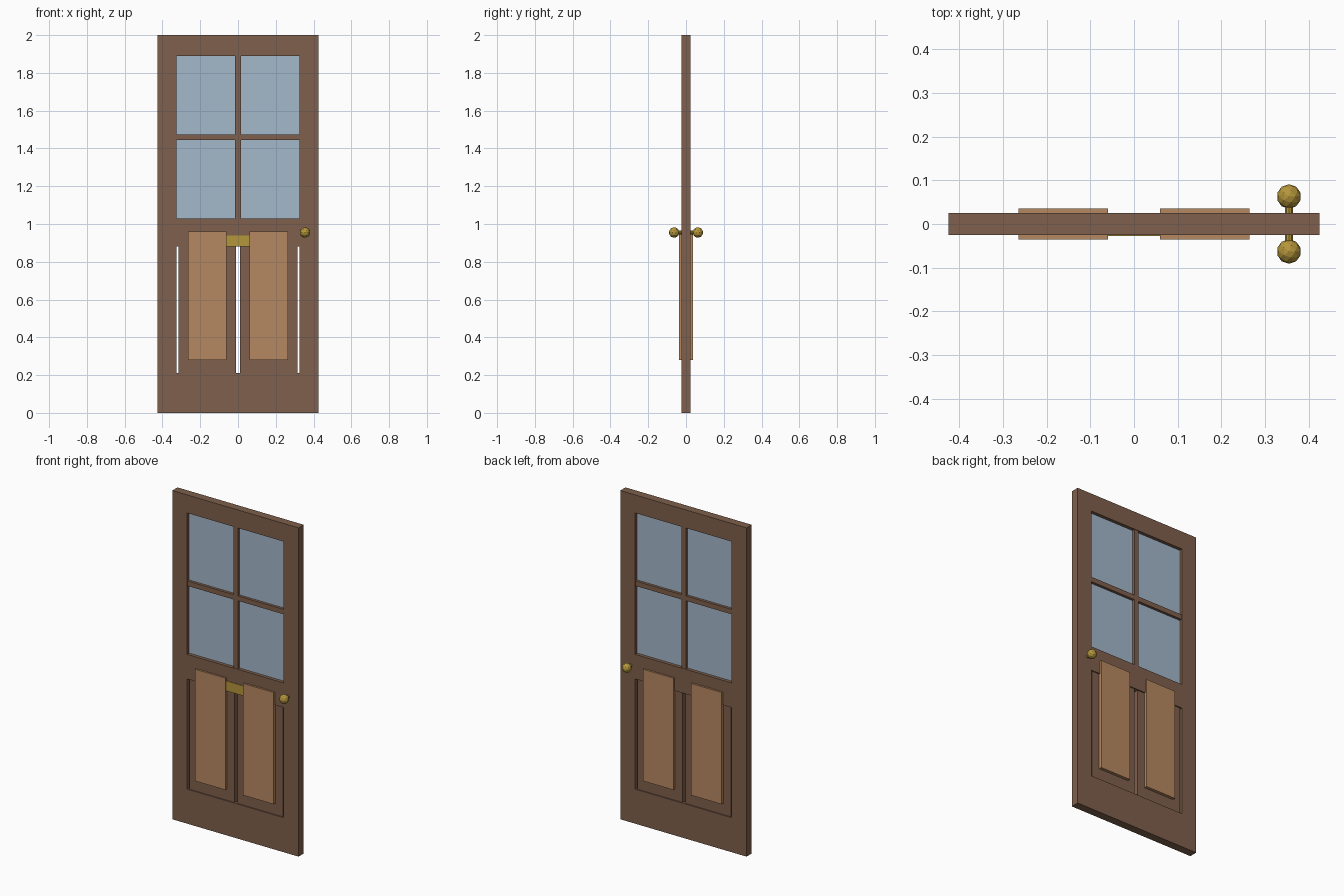
import bpy
from math import radians

cube = bpy.data.objects.get("Cube")
if cube:
    bpy.data.objects.remove(cube, do_unlink=True)


def material(name, r, g, b):
    m = bpy.data.materials.new(name)
    m.use_nodes = True
    m.diffuse_color = (r, g, b, 1)
    m.node_tree.nodes["Principled BSDF"].inputs["Base Color"].default_value = (r, g, b, 1)
    return m


wood = material("dark_wood", 0.21, 0.115, 0.072)
light_wood = material("light_wood", 0.47, 0.25, 0.12)
glass = material("pale_blue_glass", 0.37, 0.48, 0.60)
brass = material("brass", 0.46, 0.305, 0.045)


def finish(name, mat):
    obj = bpy.context.object
    obj.name = name
    obj.data.materials.append(mat)
    return obj


def box(name, mat, x, y, z):
    """Box spanning the (low, high) ranges x, y and z."""
    ranges = (x, y, z)
    bpy.ops.mesh.primitive_cube_add(size=1, location=[(a + b) / 2 for a, b in ranges])
    obj = finish(name, mat)
    obj.scale = [b - a for a, b in ranges]
    bpy.ops.object.transform_apply(location=False, rotation=False, scale=True)
    return obj


def span(a, b, side):
    return tuple(sorted((a * side, b * side)))


# Main dimensions
half_w, inner, depth = 0.425, 0.325, 0.025
rail_z = {"bottom_rail": (0, 0.21), "lock_rail": (0.88, 1.03), "top_rail": (1.89, 2)}
win_low, win_high, bar = 1.03, 1.89, 0.015
win_mid = (win_low + win_high) / 2

# Frame rails and window bars
for name, z in rail_z.items():
    box(name, wood, (-inner, inner), (-depth, depth), z)
box("vertical_window_bar", wood, (-bar, bar), (-0.022, 0.022), (win_low, win_high))
box("horizontal_window_bar", wood, (-inner, inner), (-0.021, 0.021),
    (win_mid - bar, win_mid + bar))

for label, side in (("left", 1), ("right", -1)):
    # Stile, recessed panel and raised field on each half
    box(label + "_stile", wood, span(inner, half_w, side), (-depth, depth), (0, 2))
    box(label + "_panel", wood, span(0.01, 0.315, side), (-0.018, 0.018), (0.2, 1.0))
    box(label + "_raised_field", light_wood, span(0.06, 0.265, side),
        (-0.036, 0.036), (0.28, 0.96))
    # Window panes
    for level, z in (("lower", (win_low, win_mid - bar)), ("upper", (win_mid + bar, win_high))):
        box(f"{label}_{level}_pane", glass, span(bar, inner, side), (-0.005, 0.005), z)

# Letter plate on the front
box("letter_plate", brass, (-0.1, 0.1), (-0.028, -0.02), (0.88, 0.94))

# Knob and stem on both faces
knob_x, knob_z = 0.355, 0.955
for label, side in (("front", -1), ("back", 1)):
    bpy.ops.mesh.primitive_cylinder_add(vertices=10, radius=0.01, depth=0.04,
                                        location=(knob_x, side * 0.04, knob_z),
                                        rotation=(radians(90), 0, 0))
    finish(label + "_knob_stem", brass)
    bpy.ops.mesh.primitive_ico_sphere_add(subdivisions=2, radius=0.028,
                                          location=(knob_x, side * 0.063, knob_z))
    finish(label + "_knob", brass)
